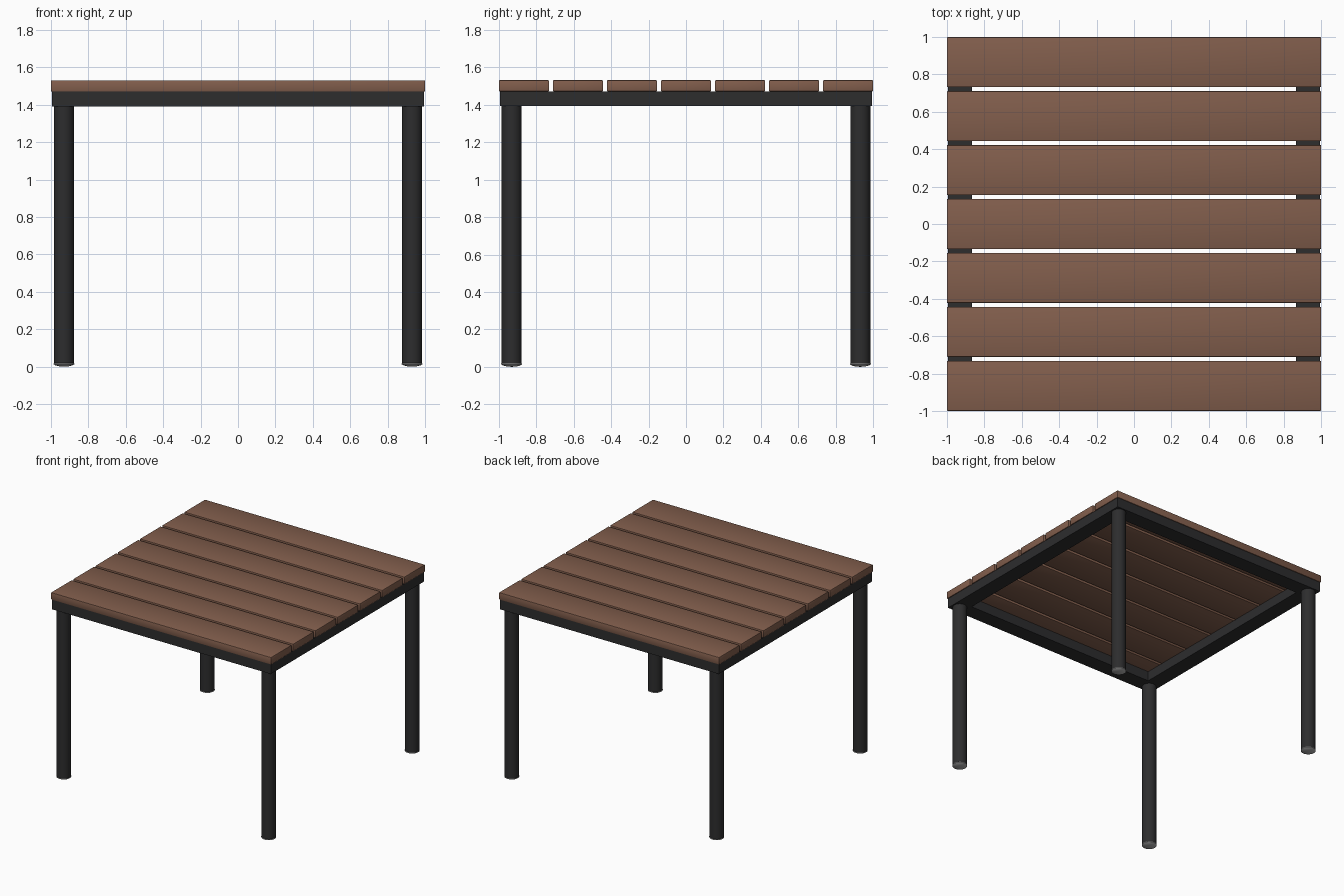
import bpy, bmesh, math
from mathutils import Matrix

if "Cube" in bpy.data.objects:
    bpy.data.objects.remove(bpy.data.objects["Cube"])


def material(name, rgb):
    m = bpy.data.materials.new(name)
    m.diffuse_color = (*rgb, 1)
    m.use_nodes = True
    m.node_tree.nodes["Principled BSDF"].inputs["Base Color"].default_value = m.diffuse_color
    return m


WOOD = material("brown wood", (0.223, 0.112, 0.073))
METAL = material("dark metal", (0.026, 0.026, 0.027))
RUBBER = material("grey foot", (0.40, 0.40, 0.40))


def finish(bm, name, mat, smooth=False):
    bmesh.ops.recalc_face_normals(bm, faces=bm.faces)
    me = bpy.data.meshes.new(name)
    bm.to_mesh(me)
    bm.free()
    me.materials.append(mat)
    ob = bpy.data.objects.new(name, me)
    bpy.context.collection.objects.link(ob)
    if smooth:
        bpy.ops.object.select_all(action='DESELECT')
        ob.select_set(True)
        bpy.context.view_layer.objects.active = ob
        bpy.ops.object.shade_smooth_by_angle(angle=math.radians(40))
    return ob


def lathe(name, profile, x, y, mat, steps=32):
    # revolve an (r, z) profile around a vertical axis at x, y
    bm = bmesh.new()
    vs = [bm.verts.new((r, 0, z)) for r, z in profile]
    es = [bm.edges.new(p) for p in zip(vs, vs[1:])]
    bmesh.ops.spin(bm, geom=vs + es, cent=(0, 0, 0), axis=(0, 0, 1),
                   angle=math.tau, steps=steps)
    bmesh.ops.remove_doubles(bm, verts=bm.verts, dist=1e-5)
    bmesh.ops.translate(bm, verts=bm.verts, vec=(x, y, 0))
    return finish(bm, name, mat, True)


# Table top: seven planks with softened edges
Z_FRAME, Z_SEAT, Z_TOP = 1.392, 1.471, 1.531
PITCH, WIDTH = 0.2885, 0.268
for i in range(7):
    bm = bmesh.new()
    size = Matrix.Diagonal((2.0, WIDTH, Z_TOP - Z_SEAT, 1))
    pos = Matrix.Translation((0, (i - 3) * PITCH, (Z_TOP + Z_SEAT) / 2))
    bmesh.ops.create_cube(bm, size=1, matrix=pos @ size)
    bmesh.ops.bevel(bm, geom=bm.edges[:], offset=0.005, segments=2,
                    profile=0.5, affect='EDGES')
    finish(bm, f"plank_{i + 1}", WOOD, True)

# Frame: square ring with mitred corners
OUT, INN = 0.994, 0.867
bm = bmesh.new()
rings = []
for r, z in ((OUT, Z_FRAME), (OUT, Z_SEAT), (INN, Z_SEAT), (INN, Z_FRAME)):
    rings.append([bm.verts.new((r * sx, r * sy, z))
                  for sx, sy in ((-1, -1), (1, -1), (1, 1), (-1, 1))])
for a in range(4):
    b = (a + 1) % 4
    for k in range(4):
        n = (k + 1) % 4
        bm.faces.new((rings[a][k], rings[a][n], rings[b][n], rings[b][k]))
finish(bm, "frame", METAL)

# Round legs with shallow domed feet
C = 0.931
for sx, xn in ((-1, "left"), (1, "right")):
    for sy, yn in ((-1, "front"), (1, "back")):
        lathe(f"{yn}_{xn}_leg",
              [(0, 0.016), (0.0535, 0.016), (0.0535, 1.395), (0, 1.395)],
              sx * C, sy * C, METAL)
        lathe(f"{yn}_{xn}_foot",
              [(0, 0.0), (0.025, 0.002), (0.045, 0.007), (0.056, 0.013),
               (0.056, 0.017), (0.053, 0.019), (0, 0.019)],
              sx * C, sy * C, RUBBER)
